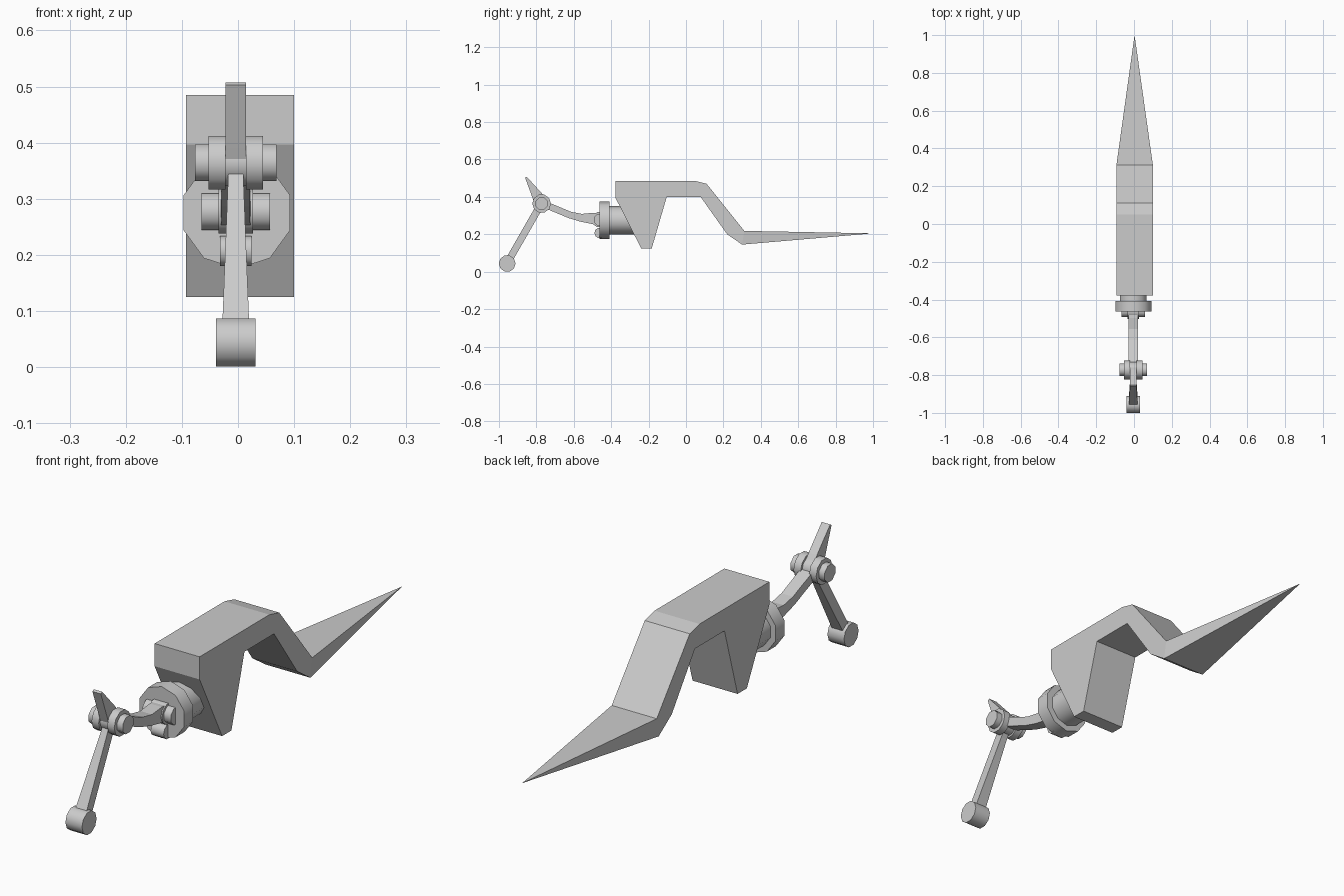
import bpy, bmesh
from math import radians
from mathutils import Matrix, Vector

if "Cube" in bpy.data.objects:
    bpy.data.objects.remove(bpy.data.objects["Cube"])

CX = -0.004  # centre line of the linkage


def finish(name, bm, angle=None):
    bmesh.ops.recalc_face_normals(bm, faces=bm.faces)
    me = bpy.data.meshes.new(name)
    bm.to_mesh(me)
    bm.free()
    ob = bpy.data.objects.new(name, me)
    bpy.context.collection.objects.link(ob)
    if angle:
        bpy.ops.object.select_all(action='DESELECT')
        ob.select_set(True)
        bpy.context.view_layer.objects.active = ob
        bpy.ops.object.shade_smooth_by_angle(angle=radians(angle))
    return ob


def cylinder(name, centre, radius, depth, axis, sides=10, spin=0):
    bm = bmesh.new()
    turn = Matrix.Rotation(radians(90), 4, 'Y' if axis == 'X' else 'X')
    bmesh.ops.create_cone(bm, cap_ends=True, segments=sides, radius1=radius,
                          radius2=radius, depth=depth,
                          matrix=Matrix.Translation(centre) @ turn @ Matrix.Rotation(radians(spin), 4, 'Z'))
    return finish(name, bm, 46)


def bar(name, sections):
    """Rectangular bar through (y, z, half width, half thickness) stations."""
    bm = bmesh.new()
    rings = []
    for i, (y, z, w, t) in enumerate(sections):
        a, b = sections[max(i - 1, 0)], sections[min(i + 1, len(sections) - 1)]
        d = Vector((b[0] - a[0], b[1] - a[1])).normalized()
        ny, nz = -d.y * t, d.x * t
        rings.append([bm.verts.new((CX + sx * w, y + s * ny, z + s * nz))
                      for sx, s in ((-1, -1), (1, -1), (1, 1), (-1, 1))])
    for r, q in zip(rings, rings[1:]):
        for k in range(4):
            bm.faces.new((r[k], r[k - 1], q[k - 1], q[k]))
    bm.faces.new(rings[0])
    bm.faces.new(rings[-1])
    return finish(name, bm)


# Body: bent slab with a front leg, ending in a long pointed tail
profile = [(0.312, 0.218), (0.11, 0.47), (0.05, 0.485), (-0.378, 0.485),
           (-0.378, 0.397), (-0.24, 0.125), (-0.183, 0.125), (-0.103, 0.40),
           (0.078, 0.40), (0.22, 0.20), (0.30, 0.145)]
bm = bmesh.new()
left, right = [[bm.verts.new((x, y, z)) for y, z in profile] for x in (-0.093, 0.1)]
tip = bm.verts.new((0.003, 1.0, 0.205))
bm.faces.new(left)
bm.faces.new(right)
for i in range(len(profile) - 1):
    bm.faces.new((left[i], left[i + 1], right[i + 1], right[i]))
loop = [left[0], right[0], right[-1], left[-1]]
for i in range(4):
    bm.faces.new((loop[i - 1], loop[i], tip))
finish("body", bm)

# Neck cylinder and mounting flange
cylinder("neck", (CX, -0.34, 0.275), 0.075, 0.19, 'Y')
cylinder("flange", (-0.002, -0.436, 0.275), 0.1, 0.055, 'Y')

# Hinge at the flange, with bolts on both sides and a lower lug
cylinder("flange_hinge", (CX, -0.462, 0.278), 0.042, 0.062, 'X')
cylinder("lower_lug", (CX, -0.462, 0.207), 0.028, 0.056, 'X')
for s, side in ((-1, "left"), (1, "right")):
    cylinder("flange_bolt_" + side, (CX + s * 0.045, -0.46, 0.277), 0.035, 0.032, 'X', 8, 22.5)

# Curved upper arm
bar("upper_arm", [(-0.45, 0.278, 0.027, 0.034), (-0.50, 0.285, 0.026, 0.030),
                  (-0.56, 0.288, 0.025, 0.021), (-0.62, 0.303, 0.025, 0.018),
                  (-0.68, 0.328, 0.025, 0.018), (-0.74, 0.353, 0.026, 0.018)])

# Elbow: two fork discs, hub and bolt heads
cylinder("elbow_hub", (CX, -0.772, 0.364), 0.042, 0.036, 'X')
for s, side in ((-1, "left"), (1, "right")):
    cylinder("elbow_disc_" + side, (CX + s * 0.0335, -0.772, 0.364), 0.05, 0.03, 'X')
    cylinder("elbow_bolt_" + side, (CX + s * 0.060, -0.772, 0.364), 0.035, 0.026, 'X', 8, 22.5)

# Lever: spike above the elbow, shank below it, round foot
bar("lever_spike", [(-0.772, 0.364, 0.018, 0.035), (-0.795, 0.405, 0.018, 0.028),
                    (-0.856, 0.505, 0.018, 0.005)])
bar("lever_shank", [(-0.772, 0.364, 0.012, 0.022), (-0.80, 0.318, 0.014, 0.019),
                    (-0.945, 0.065, 0.024, 0.019)])
cylinder("foot", (CX, -0.956, 0.044), 0.045, 0.071, 'X')
